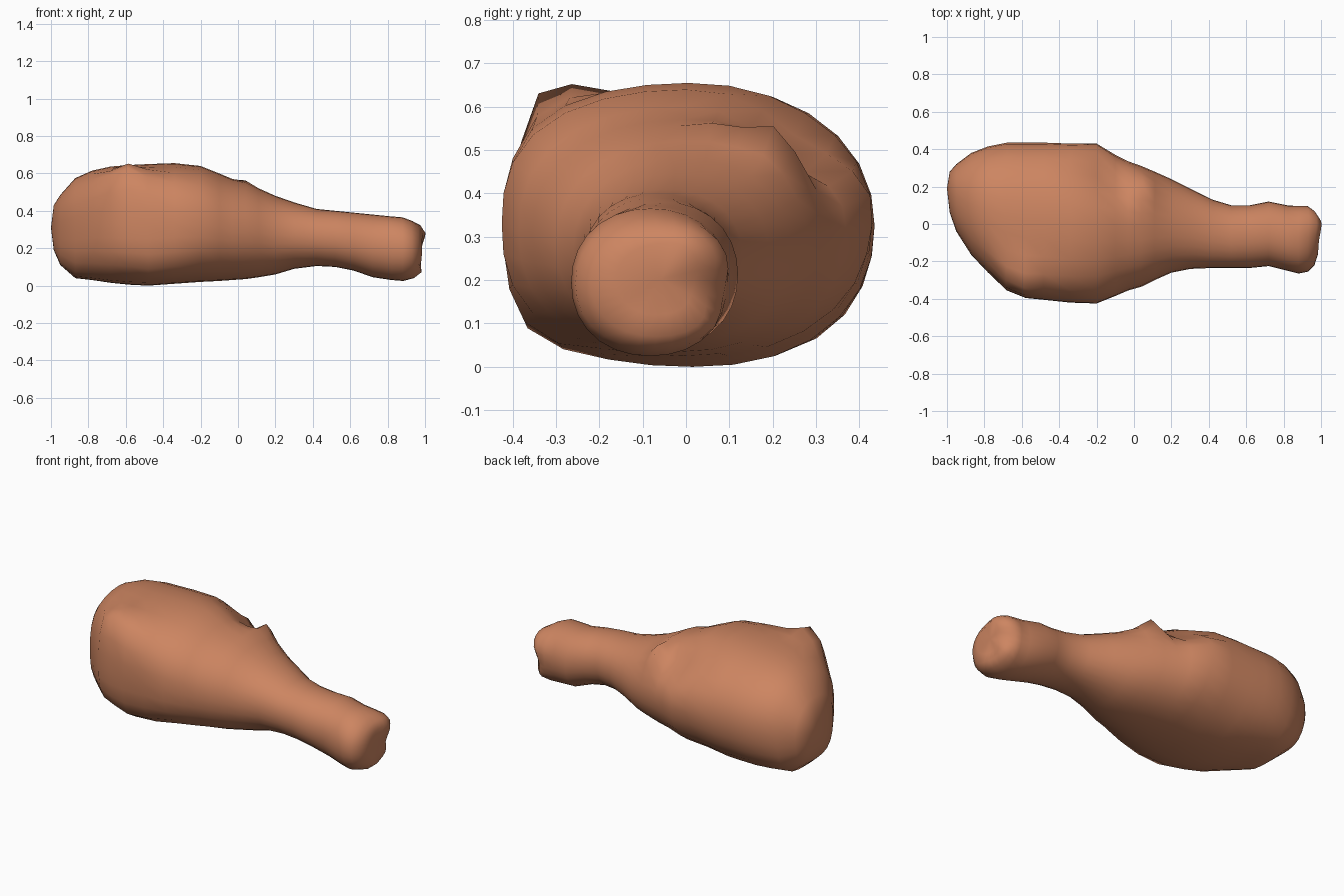
import bpy, bmesh
from math import sin, cos, pi, exp
from mathutils import Vector

SIDES = 28
# x, z bottom, z top, y min, y max
STATIONS = [
    (-0.985, 0.19, 0.43, 0.06, 0.28), (-0.95, 0.11, 0.485, -0.04, 0.32),
    (-0.87, 0.04, 0.575, -0.165, 0.38), (-0.78, 0.03, 0.615, -0.26, 0.415),
    (-0.68, 0.015, 0.637, -0.355, 0.435), (-0.58, 0.005, 0.645, -0.395, 0.435),
    (-0.48, 0.00, 0.65, -0.405, 0.435), (-0.34, 0.01, 0.655, -0.42, 0.43),
    (-0.20, 0.02, 0.64, -0.425, 0.425), (-0.10, 0.025, 0.60, -0.385, 0.37),
    (-0.03, 0.03, 0.57, -0.355, 0.335), (0.04, 0.035, 0.555, -0.335, 0.31),
    (0.11, 0.045, 0.52, -0.30, 0.28), (0.20, 0.06, 0.48, -0.26, 0.24),
    (0.30, 0.09, 0.445, -0.24, 0.19), (0.42, 0.105, 0.41, -0.235, 0.13),
    (0.52, 0.10, 0.40, -0.235, 0.10), (0.62, 0.08, 0.39, -0.235, 0.10),
    (0.72, 0.045, 0.38, -0.225, 0.12), (0.82, 0.03, 0.37, -0.25, 0.10),
    (0.88, 0.025, 0.365, -0.265, 0.10), (0.93, 0.04, 0.345, -0.255, 0.11),
    (0.965, 0.07, 0.32, -0.22, 0.085), (0.985, 0.12, 0.28, -0.16, 0.03),
]
# local bumps and dents: centre, radius, push
BUMPS = [
    ((-0.60, -0.33, 0.56), 0.12, (-0.01, -0.01, 0.095)),   # shoulder corner
    ((-0.42, -0.34, 0.09), 0.12, (0, -0.03, -0.02)),       # lower corner
    ((-0.14, 0.27, 0.54), 0.13, (0, -0.025, -0.06)),       # hollow behind fold
    ((0.04, 0.20, 0.47), 0.06, (0.01, 0.015, 0.075)),      # skin fold
    ((0.03, 0.10, 0.53), 0.07, (0, 0, 0.02)),              # fold ridge
    ((-0.18, 0.41, 0.38), 0.06, (0, 0.012, 0.0)),          # skin edge
    ((0.96, 0.08, 0.17), 0.06, (-0.02, -0.035, 0)),        # knuckle side dent
    ((0.99, -0.06, 0.16), 0.06, (-0.03, 0, 0)),            # knuckle end dent
    ((0.98, -0.01, 0.27), 0.07, (0.018, 0.01, 0.01)),      # upper knuckle
    ((0.95, -0.10, 0.07), 0.06, (0.02, 0, 0)),             # lower knuckle
]

def deform(x, y, z):
    p = Vector((x, y, z))
    q = p.copy()
    for c, r, push in BUMPS:
        q += Vector(push) * exp(-((p - Vector(c)).length / r) ** 2)
    q.z = max(q.z, 0)
    return q

bm = bmesh.new()
rings = []
for x, z0, z1, y0, y1 in STATIONS:
    ring = []
    meaty = max(0.0, min(1.0, (0.05 - x) / 0.4))
    end = max(0.0, min(1.0, (-0.4 - x) / 0.4))
    for i in range(SIDES):
        a = 2 * pi * i / SIDES
        c, s = cos(a), sin(a)
        # the -y side and the underside of the thick end are squarer
        p = 2.15 + 0.6 * meaty * max(0, -c) + 0.6 * end * max(0, -s)
        r = (abs(c) ** p + abs(s) ** p) ** (-1 / p)
        ring.append(bm.verts.new(deform(
            x, (y0 + y1) / 2 + c * r * (y1 - y0) / 2,
            (z0 + z1) / 2 + s * r * (z1 - z0) / 2)))
    rings.append(ring)

# skin between rings
for a, b in zip(rings, rings[1:]):
    for i in range(SIDES):
        j = (i + 1) % SIDES
        bm.faces.new((a[i], a[j], b[j], b[i]))
# rounded ends
for ring, tip in ((rings[0], (-1.0, 0.19, 0.31)), (rings[-1], (0.992, -0.06, 0.20))):
    t = bm.verts.new(deform(*tip))
    for i in range(SIDES):
        bm.faces.new((t, ring[i], ring[(i + 1) % SIDES]))
bmesh.ops.recalc_face_normals(bm, faces=bm.faces)
for f in bm.faces:
    f.smooth = True

mesh = bpy.data.meshes.new("drumstick")
bm.to_mesh(mesh)
bm.free()
leg = bpy.data.objects.new("drumstick", mesh)
bpy.context.collection.objects.link(leg)

mat = bpy.data.materials.new("roasted_skin")
mat.diffuse_color = (0.61, 0.235, 0.12, 1)
mesh.materials.append(mat)
